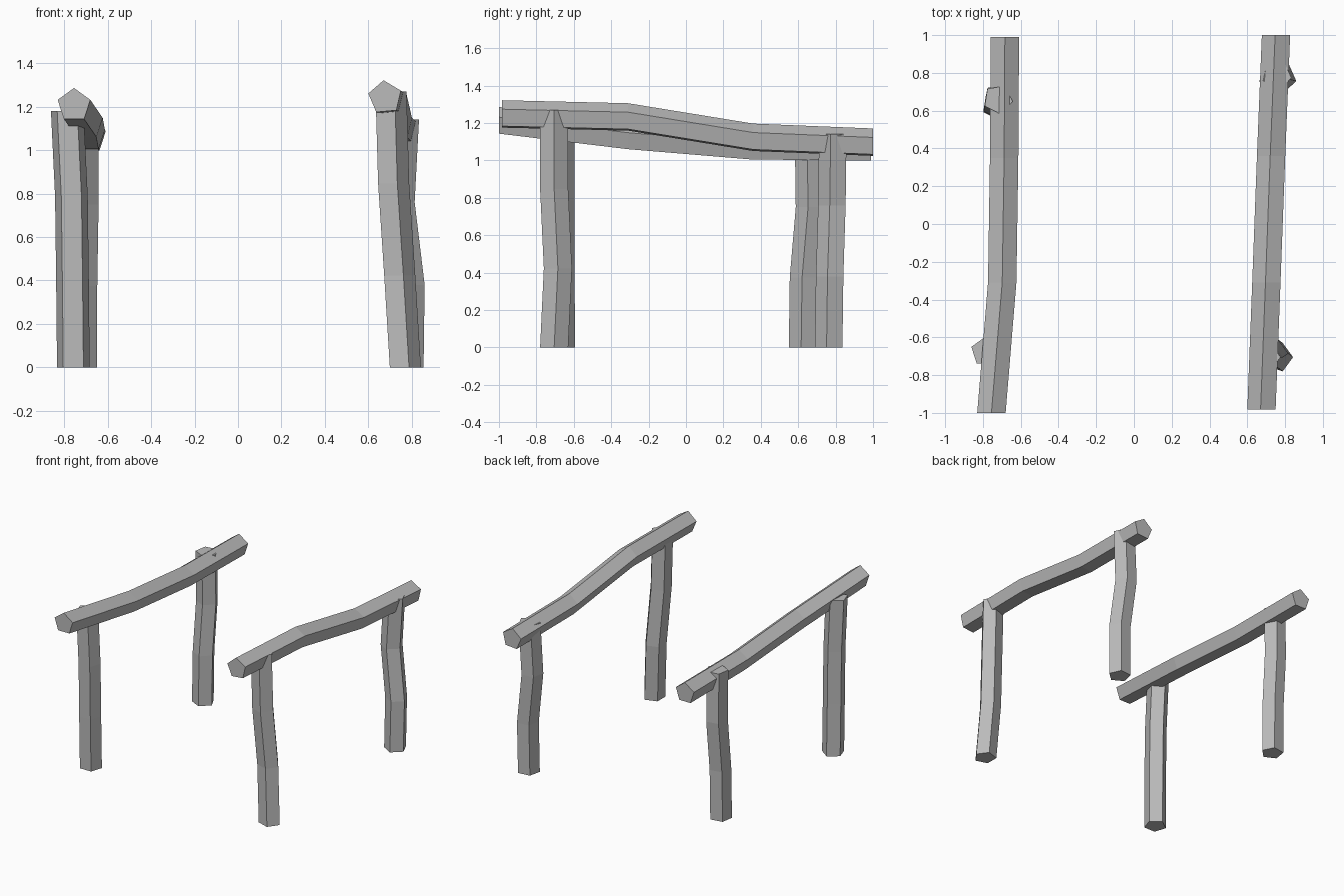
import bpy, bmesh, math
from mathutils import Vector

if "Cube" in bpy.data.objects:
    bpy.data.objects.remove(bpy.data.objects["Cube"])

wood = bpy.data.materials.new("plain grey")
wood.diffuse_color = (0.5, 0.5, 0.5, 1)
wood.use_nodes = True
wood.node_tree.nodes["Principled BSDF"].inputs["Base Color"].default_value = wood.diffuse_color

SIDES, RADIUS = 5, 0.079


def bar(name, path, u, v, angle):
    """Five-sided bar: one ring in the plane (u, v) at each path point, capped ends."""
    u, v = Vector(u), Vector(v)
    bm = bmesh.new()
    rings = []
    for p in path:
        ring = []
        for i in range(SIDES):
            a = math.radians(angle + i * 360 / SIDES)
            ring.append(bm.verts.new(Vector(p) + RADIUS * (u * math.cos(a) + v * math.sin(a))))
        rings.append(ring)
    for a, b in zip(rings, rings[1:]):
        for i in range(SIDES):
            j = (i + 1) % SIDES
            bm.faces.new((a[i], a[j], b[j], b[i]))
    bm.faces.new(rings[0])
    bm.faces.new(rings[-1])
    bmesh.ops.recalc_face_normals(bm, faces=bm.faces)
    me = bpy.data.meshes.new(name)
    bm.to_mesh(me)
    bm.free()
    me.materials.append(wood)
    ob = bpy.data.objects.new(name, me)
    bpy.context.collection.objects.link(ob)
    return ob


def post(name, height, centres, angle):
    """Upright bar with rings evenly spaced in height."""
    path = [(x, y, height * k / 3) for k, (x, y) in enumerate(centres)]
    bar(name, path, (1, 0, 0), (0, 1, 0), angle)


def beam(name, path, angle):
    """Rail running front to back."""
    bar(name, path, (1, 0, 0), (0, 0, 1), angle)


# Bent rails
beam("left_beam", [(-0.755, -1.0, 1.207), (-0.698, -0.31, 1.124),
                   (-0.688, 0.35, 1.069), (-0.684, 0.99, 1.063)], 90)
beam("right_beam", [(0.677, -0.983, 1.243), (0.703, -0.31, 1.227),
                    (0.728, 0.36, 1.118), (0.754, 1.0, 1.092)], 95)

# Crooked posts
post("front_left_post", 1.18, [(-0.758, -0.672), (-0.762, -0.675),
                               (-0.767, -0.675), (-0.786, -0.675)], 90)
post("front_right_post", 1.27, [(0.763, -0.705), (0.737, -0.685),
                                (0.709, -0.705), (0.697, -0.705)], 0)
post("back_left_post", 1.125, [(-0.728, 0.628), (-0.726, 0.633),
                               (-0.720, 0.665), (-0.720, 0.660)], 63)
post("back_right_post", 1.14, [(0.777, 0.768), (0.782, 0.773),
                               (0.736, 0.785), (0.756, 0.790)], 60)
